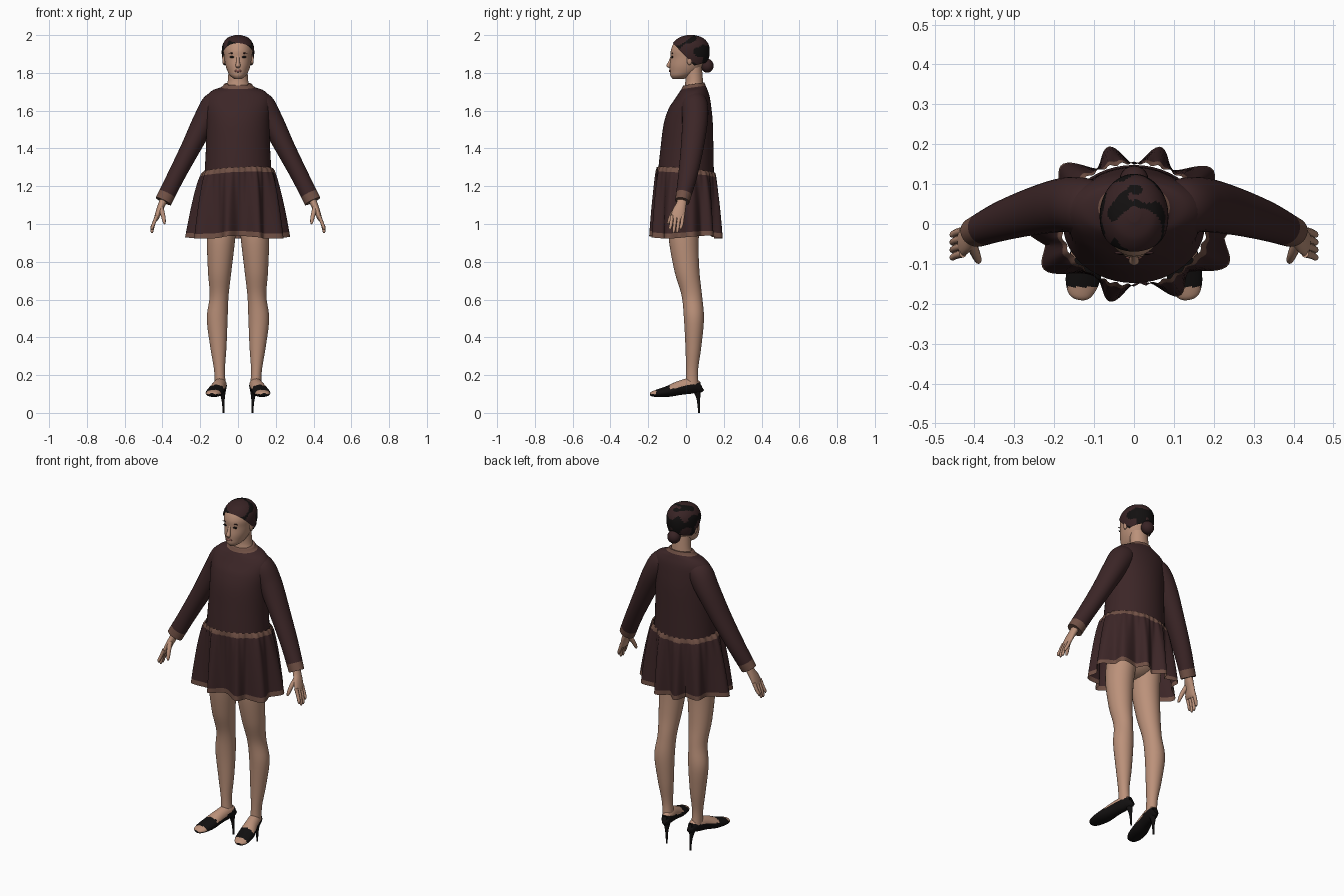
import bpy, bmesh, math
from mathutils import Vector, noise

if "Cube" in bpy.data.objects:
    bpy.data.objects.remove(bpy.data.objects["Cube"])


def material(name, r, g, b):
    m = bpy.data.materials.new(name)
    m.diffuse_color = (r, g, b, 1)
    m.use_nodes = True
    m.node_tree.nodes["Principled BSDF"].inputs["Base Color"].default_value = m.diffuse_color
    return m


SKIN = material("skin", 0.50, 0.285, 0.195)
CLOTH = material("dark_plum_cloth", 0.045, 0.019, 0.020)
TRIM = material("brown_trim", 0.165, 0.082, 0.060)
BLACK = material("black", 0.006, 0.005, 0.005)
BROWN = material("dark_brown_hair", 0.040, 0.017, 0.018)
LIPS = material("lip_rose", 0.28, 0.11, 0.09)


def finish(bm, name, mats):
    bmesh.ops.recalc_face_normals(bm, faces=bm.faces[:])
    me = bpy.data.meshes.new(name)
    bm.to_mesh(me)
    bm.free()
    for m in mats:
        me.materials.append(m)
    for p in me.polygons:
        p.use_smooth = True
    me.set_sharp_from_angle(angle=math.radians(55))
    ob = bpy.data.objects.new(name, me)
    bpy.context.collection.objects.link(ob)
    return ob


def spline(rows, steps):
    """Catmull-Rom interpolation of section rows."""
    out = []
    for i in range(len(rows) - 1):
        a, b, c, d = rows[max(i - 1, 0)], rows[i], rows[i + 1], rows[min(i + 2, len(rows) - 1)]
        for k in range(steps):
            t = k / steps
            out.append([0.5 * (2 * q + (r - p) * t + (2 * p - 5 * q + 4 * r - s) * t * t
                               + (3 * q - p - 3 * r + s) * t ** 3) for p, q, r, s in zip(a, b, c, d)])
    return out + [list(rows[-1])]


def loft(name, rows, mats, rule=None, n=28, ref=(0, 1, 0), flat=False, caps=True,
         steps=5, deform=None, cuts=()):
    """Skin elliptical sections (x, y, z, radius_a, radius_b) along a path."""
    rows, ref, bm, rings = spline(rows, steps), Vector(ref), bmesh.new(), []
    for i, r in enumerate(rows):
        p = Vector(r[:3])
        t = Vector((0, 0, 1))
        if not flat:
            t = (Vector(rows[min(i + 1, len(rows) - 1)][:3]) - Vector(rows[max(i - 1, 0)][:3])).normalized()
        u = (ref - t * ref.dot(t)).normalized()
        v = t.cross(u)
        ring = []
        for k in range(n):
            a = math.tau * k / n
            q = p + v * max(r[3], 0.001) * math.cos(a) + u * max(r[4], 0.001) * math.sin(a)
            ring.append(bm.verts.new(deform(q) if deform else q))
        rings.append(ring)
    for i in range(len(rings) - 1):
        for k in range(n):
            j = (k + 1) % n
            f = bm.faces.new((rings[i][k], rings[i][j], rings[i + 1][j], rings[i + 1][k]))
            if rule:
                f.material_index = rule(f.calc_center_median(), i / (len(rings) - 2))
    if caps:
        for ring, frac in ((rings[0], 0), (rings[-1], 1)):
            f = bm.faces.new(ring)
            if rule:
                f.material_index = rule(f.calc_center_median(), frac)
    for co, no in cuts:
        bmesh.ops.bisect_plane(bm, geom=bm.verts[:] + bm.edges[:] + bm.faces[:],
                               plane_co=co, plane_no=no, clear_inner=True)
    return finish(bm, name, mats)


def ball(name, loc, size, mat):
    bm = bmesh.new()
    bmesh.ops.create_uvsphere(bm, u_segments=20, v_segments=12, radius=1)
    for v in bm.verts:
        v.co = Vector(loc) + Vector([a * b for a, b in zip(v.co, size)])
    return finish(bm, name, [mat])


def fb(z, front, back, rx):
    """Horizontal section from its front and back depth."""
    return (0, (front + back) / 2, z, rx, (back - front) / 2)


def mir(rows, s):
    return [(r[0] * s, *r[1:]) for r in rows]


# Head and neck
loft("head", [fb(1.768, -.070, -.01, .020), fb(1.785, -.083, .03, .042), fb(1.81, -.086, .07, .056),
              fb(1.84, -.086, .09, .066), fb(1.88, -.081, .110, .073), fb(1.92, -.080, .116, .077),
              fb(1.96, -.062, .10, .068), fb(1.98, -.03, .075, .045), fb(1.992, .01, .04, .010)],
     [SKIN], n=36, flat=True)
loft("neck", [(0, .045, 1.69, .085, .055), (0, .043, 1.735, .060, .049), (0, .043, 1.77, .053, .046),
              (0, .038, 1.83, .050, .046)], [SKIN], flat=True)
loft("nose", [(0, -.074, 1.892, .007, .006), (0, -.084, 1.86, .009, .009), (0, -.092, 1.838, .013, .012),
              (0, -.086, 1.826, .008, .006)], [SKIN], n=14, flat=True)
ball("lips", (0, -.084, 1.810), (.020, .006, .007), LIPS)
for s, side in ((1, "left"), (-1, "right")):
    ball(side + "_eye", (s * .031, -.0725, 1.884), (.014, .005, .0055), BLACK)
    ball(side + "_eyebrow", (s * .033, -.0720, 1.904), (.017, .004, .0028), BROWN)
    ball(side + "_ear", (s * .075, .018, 1.868), (.008, .014, .026), SKIN)


# Slicked hair with brown patches, and bun
def hair_rule(c, frac):
    top = (c.x - .01) ** 2 / .060 ** 2 + (c.y + .015) ** 2 / .055 ** 2 < 1 and c.z > 1.94
    return 1 if top or noise.noise(c * 17) > 0.10 else 0


loft("hair", [fb(1.81, -.07, .088, .060), fb(1.85, -.08, .112, .077), fb(1.90, -.088, .125, .086),
              fb(1.95, -.074, .120, .081), fb(1.985, -.040, .090, .056), fb(2.0, .005, .045, .016)],
     [BLACK, BROWN], hair_rule, n=64, flat=True, steps=9,
     cuts=[((0, -.062, 1.95), (0, 1, .95)), ((0, 0, 1.828), (0, -.25, 1))])
ball("hair_bun", (0, .112, 1.838), (.036, .034, .037), BROWN)


# Dress bodice with trimmed neckline
def waist_tilt(q):
    return -.10 * q.y + .05 * q.x


def bodice_shape(q):
    low = min(max((1.42 - q.z) / .16, 0), 1)
    high = min(max((q.z - 1.62) / .11, 0), 1)
    return Vector((q.x, q.y, q.z + low * waist_tilt(q) + high * .15 * (q.y - .045)))


loft("bodice", [fb(1.262, -.148, .148, .178), fb(1.40, -.135, .145, .170), fb(1.53, -.118, .142, .168),
                fb(1.61, -.092, .135, .172), fb(1.67, -.058, .125, .170), fb(1.706, -.036, .112, .138),
                fb(1.724, -.024, .104, .090), fb(1.742, -.014, .097, .073)],
     [CLOTH, TRIM], lambda c, f: 1 if f > .87 else 0, n=48, flat=True, deform=bodice_shape)

# Gathered skirt with waist and hem trim
FOLDS = (-107, -58, -153, -24, 7, 36, 71, 108, 140, 180)
N, ROWS = 160, 28
bm = bmesh.new()
rings = []
for i in range(ROWS + 1):
    t = i / ROWS
    ring = []
    for k in range(N):
        th = math.tau * k / N
        c, s = math.cos(th), math.sin(th)
        a, b = .182 + .043 * t ** .7, .153 - .008 * t
        r = 1 / math.sqrt((c / a) ** 2 + (s / b) ** 2)
        gap = min(abs((math.degrees(th) - f + 180) % 360 - 180) for f in FOLDS)
        r += .055 * t ** .6 * math.exp(-(gap / 11) ** 2)
        r += .0035 * math.cos(32 * th) * (1 - t) ** 2
        q = Vector((r * c, r * s, 1.286 + (.930 - 1.286) * t))
        q.z += (1 - t) * waist_tilt(q) + t * .008 * math.sin(3 * th)
        ring.append(bm.verts.new(q))
    rings.append(ring)
for i in range(ROWS):
    for k in range(N):
        j = (k + 1) % N
        f = bm.faces.new((rings[i][k], rings[i][j], rings[i + 1][j], rings[i + 1][k]))
        f.material_index = 1 if i < 2 or i >= ROWS - 2 else 0
finish(bm, "skirt", [CLOTH, TRIM])

# Hips under the skirt
ball("hips", (0, 0, 1.08), (.155, .105, .12), SKIN)


# Shoe covers the heel, sides and vamp, leaving the instep and toes bare
def shoe_rule(c, frac):
    if c.y < -.158:
        return 0 if c.z > .099 else 1
    return 1 if c.y < -.085 or c.z < .145 + .25 * c.y else 0


for s, side in ((1, "left"), (-1, "right")):
    # Sleeve with cuff
    loft(side + "_sleeve", mir([(.075, .045, 1.655, .045, .055), (.122, .045, 1.632, .068, .070),
                                (.175, .048, 1.55, .062, .068), (.252, .032, 1.40, .052, .060),
                                (.330, .008, 1.25, .046, .050), (.395, -.020, 1.12, .045, .038)], s),
         [CLOTH, TRIM], lambda c, f: 1 if f > .945 else 0, steps=8)
    # Hand
    loft(side + "_palm", mir([(.385, -.016, 1.15, .021, .025), (.403, -.025, 1.105, .019, .027),
                              (.418, -.037, 1.07, .016, .034), (.430, -.045, 1.035, .013, .036),
                              (.434, -.047, 1.020, .008, .032)], s), [SKIN], n=20)
    for i, tip in enumerate((.968, .952, .953, .972)):
        y = -.074 + .019 * i
        loft(f"{side}_finger_{i + 1}",
             mir([(.429, y, 1.045, .010, .010), (.447, y - .005, 1.0, .009, .009),
                  (.455, y - .010, tip + .012, .008, .008), (.456, y - .011, tip, .004, .004)], s),
             [SKIN], n=10, steps=3)
    loft(side + "_thumb", mir([(.410, -.045, 1.09, .014, .014), (.398, -.073, 1.05, .012, .012),
                               (.391, -.090, 1.015, .009, .009), (.389, -.096, 1.0, .004, .004)], s),
         [SKIN], n=12, steps=4)
    # Leg
    loft(side + "_leg", mir([(.083, .0, 1.04, .078, .088), (.090, -.012, .92, .075, .079),
                             (.097, .005, .75, .062, .066), (.100, .031, .62, .050, .054),
                             (.110, .042, .50, .055, .053), (.104, .039, .35, .043, .042),
                             (.098, .032, .23, .029, .032), (.094, .032, .15, .029, .034)], s),
         [SKIN], flat=True, n=32)
    # Foot with open-toed shoe
    loft(side + "_foot_and_shoe",
         mir([(.081, .083, .138, .012, .020), (.083, .072, .135, .022, .029), (.092, .03, .143, .033, .041),
              (.105, -.03, .133, .037, .038), (.119, -.09, .115, .045, .030), (.130, -.145, .105, .042, .021),
              (.136, -.178, .100, .029, .014), (.138, -.189, .098, .013, .007)], s),
         [SKIN, BLACK], shoe_rule, n=36, ref=(0, 0, 1), steps=8)
    # Stiletto heel
    loft(side + "_heel", mir([(.083, .055, .125, .020, .024), (.080, .064, .085, .011, .012),
                              (.078, .067, .045, .006, .007), (.077, .069, 0, .005, .005)], s),
         [BLACK], n=14, flat=True)
